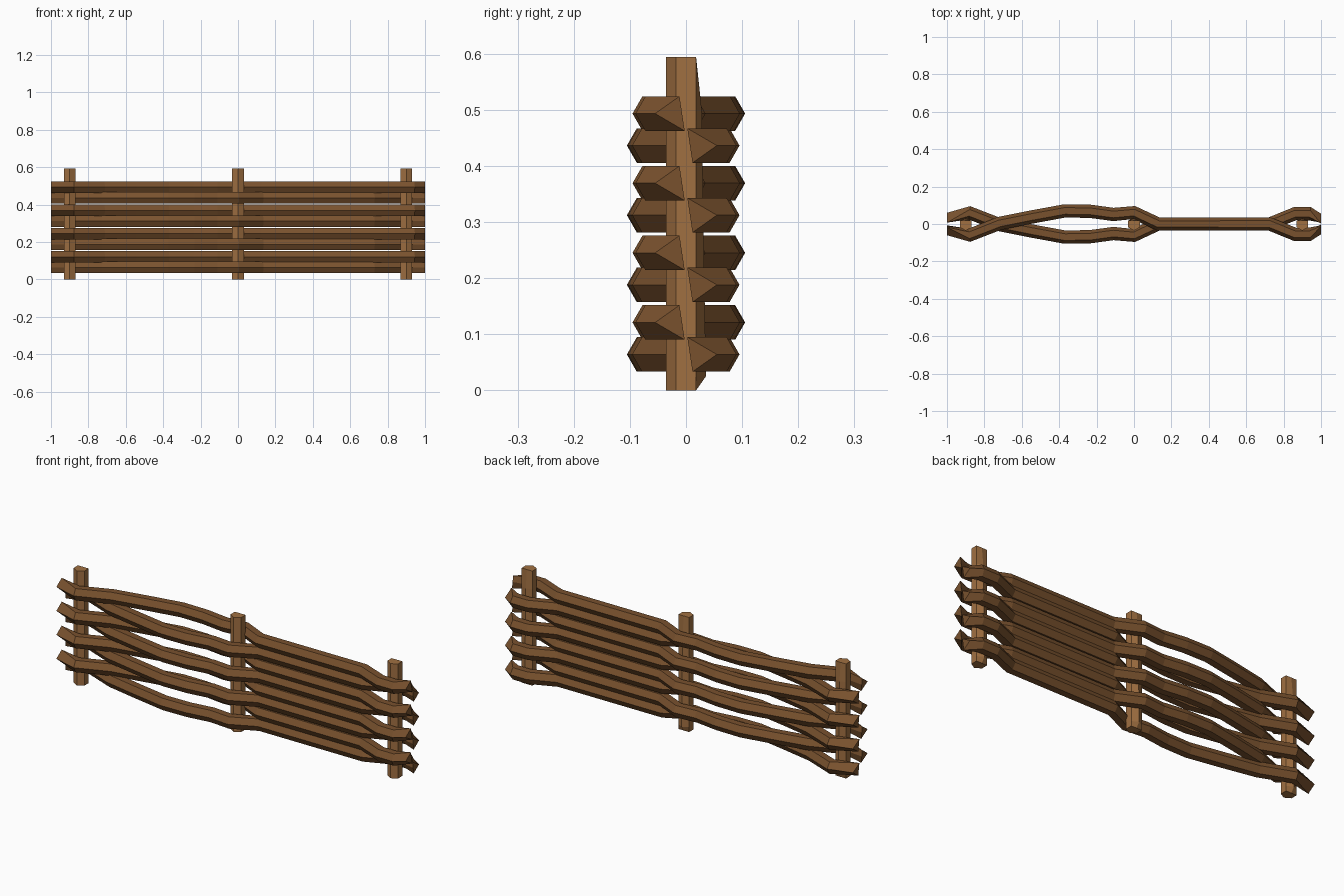
import bpy
import bmesh
import math
from mathutils import Vector

cube = bpy.data.objects.get("Cube")
if cube:
    bpy.data.objects.remove(cube)


def make_material(name, colour):
    mat = bpy.data.materials.new(name)
    mat.use_nodes = True
    mat.diffuse_color = (*colour, 1)
    mat.node_tree.nodes["Principled BSDF"].inputs["Base Color"].default_value = (*colour, 1)
    return mat


RAIL_BROWN = make_material("dark_brown_branch", (0.19, 0.083, 0.027))
POST_BROWN = make_material("light_brown_post", (0.35, 0.16, 0.053))
RADIUS = 0.0355
HEX = [(RADIUS * math.cos(k * math.pi / 3), RADIUS * math.sin(k * math.pi / 3))
       for k in range(6)]


def skin(name, rings, mat):
    """Join matching rings of points into a capped tube."""
    bm = bmesh.new()
    loops = [[bm.verts.new(p) for p in ring] for ring in rings]
    for a, b in zip(loops, loops[1:]):
        for i in range(len(a)):
            j = (i + 1) % len(a)
            bm.faces.new((a[i], a[j], b[j], b[i]))
    bm.faces.new(loops[0])
    bm.faces.new(loops[-1])
    bmesh.ops.remove_doubles(bm, verts=bm.verts[:], dist=0.0005)
    bmesh.ops.recalc_face_normals(bm, faces=bm.faces[:])
    mesh = bpy.data.meshes.new(name)
    bm.to_mesh(mesh)
    bm.free()
    mesh.materials.append(mat)
    obj = bpy.data.objects.new(name, mesh)
    bpy.context.collection.objects.link(obj)
    return obj


# Woven path (x, y): front of the outer posts, behind the middle one
PATH = [(-1, -0.04), (-0.88, -0.06), (-0.72, 0.003), (-0.55, 0.037),
        (-0.37, 0.07), (-0.235, 0.068), (-0.11, 0.051), (0, 0.061),
        (0.13, 0), (0.725, 0), (0.86, -0.055), (0.94, -0.055), (1, -0.035)]


def rail(name, z, side):
    pts = [Vector((x, y * side)) for x, y in PATH]
    rings = []
    last = len(pts) - 1
    for i, p in enumerate(pts):
        if i in (0, last):
            # Wedge-shaped cut end: outer point, upright inner edge
            out = -side
            ring = []
            for across, up in HEX:
                if across * out > RADIUS * 0.9:
                    y = p.y + out * 0.02
                else:
                    y = p.y - out * 0.028 - up * 0.15
                ring.append((p.x, y, z + up))
        else:
            before = (p - pts[i - 1]).normalized()
            after = (pts[i + 1] - p).normalized()
            t = (before + after).normalized()
            n = Vector((-t.y, t.x))
            ring = [(p.x + n.x * a, p.y + n.y * a, z + up) for a, up in HEX]
        rings.append(ring)
    skin(name, rings, RAIL_BROWN)


# Four pairs of branches weaving in opposite directions
for k in range(4):
    base = 0.064 + 0.1241 * k
    rail(f"lower_branch_{k + 1}", base, -1)
    rail(f"upper_branch_{k + 1}", base + 0.057, 1)


# Hexagonal posts whose back edge is shaved at the foot and the top
def post(name, x):
    rings = []
    for z, back in ((0, 0.018), (0.025, RADIUS), (0.5, 0.028), (0.594, 0.018)):
        rings.append([(x + a, min(b, back) if abs(a) < 0.001 else b, z)
                      for b, a in HEX if True])
    for ring in rings:
        ring[3] = (x, -RADIUS, ring[3][2])
    skin(name, rings, POST_BROWN)


for label, x in (("right", -0.9), ("middle", 0), ("left", 0.9)):
    post(f"{label}_post", x)
